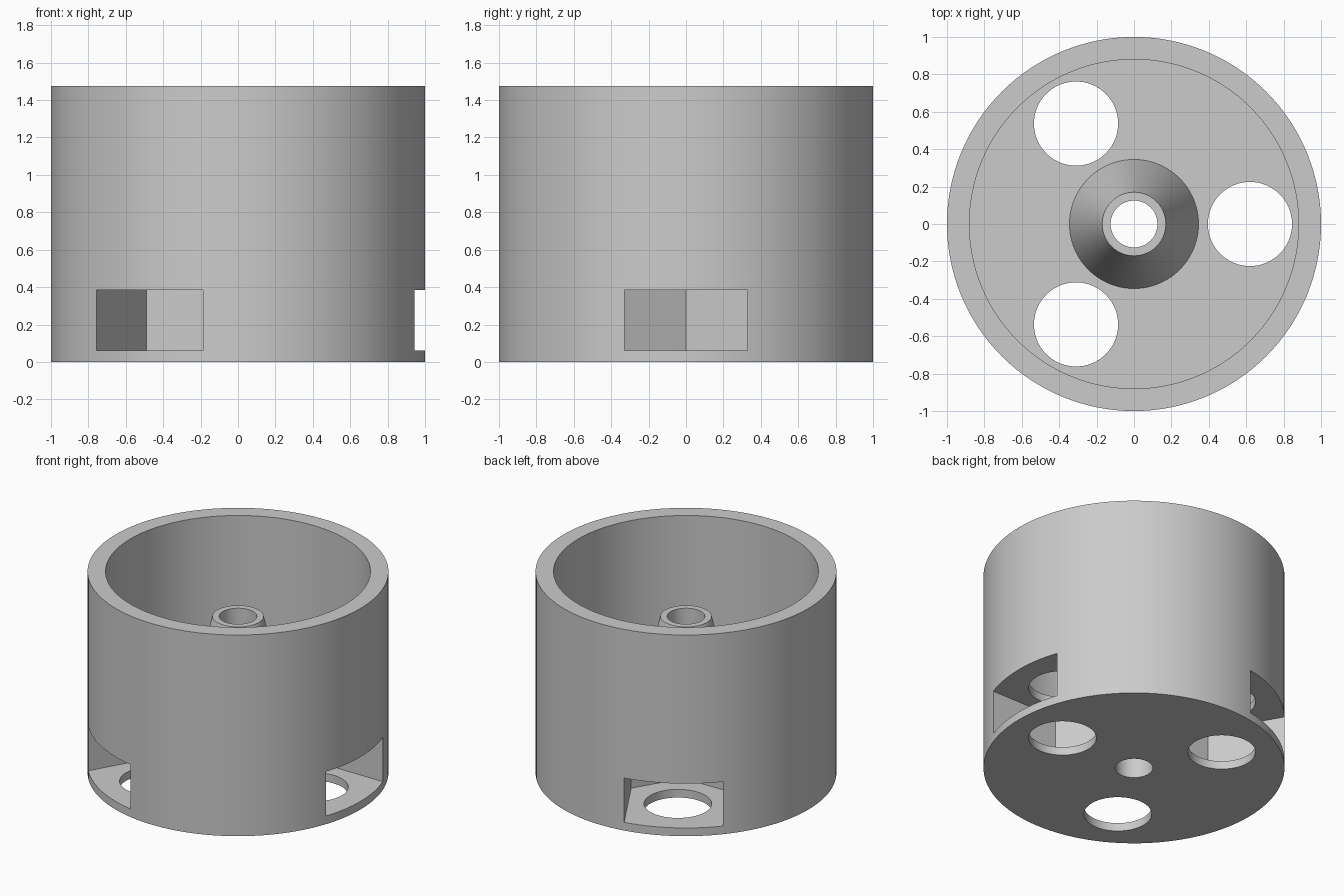
import bpy
import bmesh
from math import cos, sin, pi, radians
from mathutils import Matrix

cube = bpy.data.objects.get("Cube")
if cube:
    bpy.data.objects.remove(cube, do_unlink=True)

grey = bpy.data.materials.new("plain grey")
grey.use_nodes = True
colour = (0.6, 0.6, 0.6, 1)
grey.diffuse_color = colour
grey.node_tree.nodes["Principled BSDF"].inputs["Base Color"].default_value = colour

SEGMENTS = 128
HOLE_DISTANCE, HOLE_RADIUS = 0.62, 0.225
SLOT_HALF, SLOT_LOW, SLOT_HIGH = 0.33, 0.06, 0.385
FLOOR, HEIGHT = 0.445, 1.475


def make_object(name, bm):
    bmesh.ops.recalc_face_normals(bm, faces=bm.faces)
    mesh = bpy.data.meshes.new(name)
    bm.to_mesh(mesh)
    bm.free()
    mesh.materials.append(grey)
    obj = bpy.data.objects.new(name, mesh)
    bpy.context.collection.objects.link(obj)
    return obj


def lathe(name, profile):
    """Revolve a closed (radius, z) profile around the z axis."""
    bm = bmesh.new()
    rings = []
    for i in range(SEGMENTS):
        a = 2 * pi * i / SEGMENTS
        rings.append([bm.verts.new((r * cos(a), r * sin(a), z)) for r, z in profile])
    n = len(profile)
    for i in range(SEGMENTS):
        one, two = rings[i], rings[(i + 1) % SEGMENTS]
        for j in range(n):
            k = (j + 1) % n
            bm.faces.new((one[j], two[j], two[k], one[k]))
    return make_object(name, bm)


def prism(name, outline, low, high, angle):
    """Extrude a flat outline upward and turn it around the z axis."""
    bm = bmesh.new()
    face = bm.faces.new([bm.verts.new((x, y, low)) for x, y in outline])
    top = bmesh.ops.extrude_face_region(bm, geom=[face])["geom"]
    verts = [v for v in top if isinstance(v, bmesh.types.BMVert)]
    bmesh.ops.translate(bm, verts=verts, vec=(0, 0, high - low))
    bmesh.ops.rotate(bm, verts=bm.verts, matrix=Matrix.Rotation(angle, 3, "Z"))
    return make_object(name, bm)


def cut(body, cutter):
    cutter.hide_render = True
    mod = body.modifiers.new("cut", "BOOLEAN")
    mod.operation = "DIFFERENCE"
    mod.solver = "EXACT"
    mod.object = cutter
    bpy.ops.object.modifier_apply(modifier=mod.name)
    bpy.data.objects.remove(cutter, do_unlink=True)


# Cup with a thick floor and a bored, tapered centre post
cup = lathe("cup_body", [
    (0.125, 0), (1, 0), (1, HEIGHT), (0.88, HEIGHT),
    (0.88, FLOOR), (0.345, FLOOR), (0.17, 1.147), (0.125, 1.147),
])
bpy.ops.object.select_all(action="DESELECT")
cup.select_set(True)
bpy.context.view_layer.objects.active = cup

# Side slots with pointed inner ends, and round holes through the floor
slot = [(1.2, -SLOT_HALF), (1.2, SLOT_HALF), (0.405, SLOT_HALF),
        (0.22, 0), (0.405, -SLOT_HALF)]
circle = [(HOLE_DISTANCE + HOLE_RADIUS * cos(2 * pi * i / 64),
           HOLE_RADIUS * sin(2 * pi * i / 64)) for i in range(64)]
for turn in range(3):
    angle = radians(120 * turn)
    cut(cup, prism("slot_cutter", slot, SLOT_LOW, SLOT_HIGH, angle))
    cut(cup, prism("hole_cutter", circle, -0.1, FLOOR + 0.1, angle))

bpy.ops.object.shade_smooth_by_angle(angle=radians(30))
